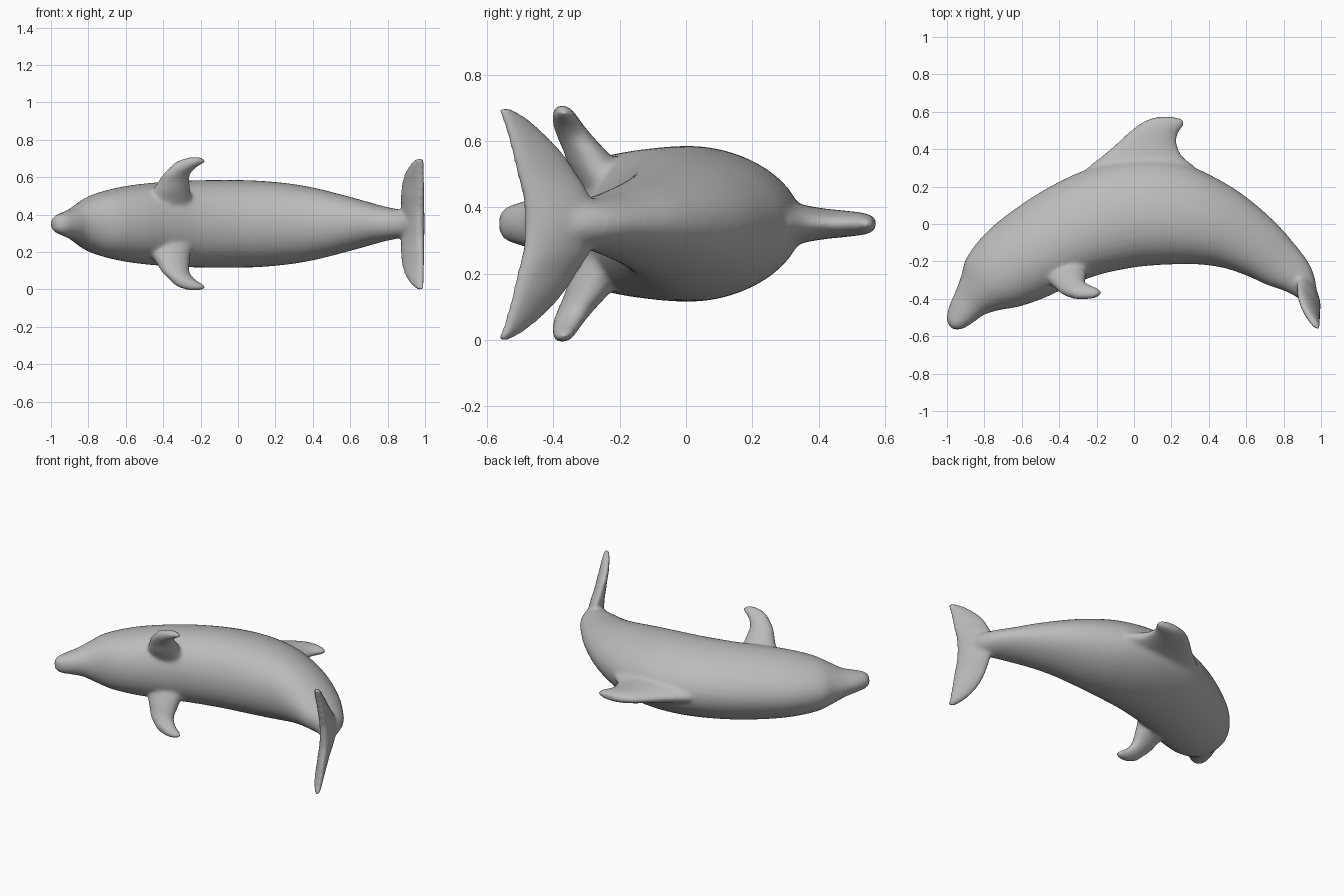
import bpy, bmesh, math
from mathutils import Vector

if "Cube" in bpy.data.objects:
    bpy.data.objects.remove(bpy.data.objects["Cube"])

MID = 0.35  # height of the symmetry plane: the animal lies on its side

skin = bpy.data.materials.new("grey_skin")
skin.use_nodes = True
skin.diffuse_color = (0.5, 0.5, 0.5, 1)
bsdf = skin.node_tree.nodes["Principled BSDF"]
bsdf.inputs["Base Color"].default_value = (0.5, 0.5, 0.5, 1)
bsdf.inputs["Roughness"].default_value = 0.6


def resample(rows, steps=5):
    """Catmull-Rom interpolation between rows of numbers."""
    out = []
    for i in range(len(rows) - 1):
        p0, p1 = rows[max(i - 1, 0)], rows[i]
        p2, p3 = rows[i + 1], rows[min(i + 2, len(rows) - 1)]
        for s in range(steps):
            t = s / steps
            out.append([0.5 * (2 * b + (c - a) * t + (2 * a - 5 * b + 4 * c - d) * t * t
                               + (3 * b - a - 3 * c + d) * t ** 3)
                        for a, b, c, d in zip(p0, p1, p2, p3)])
    return out + [list(rows[-1])]


def loft(name, rows, thick_dir, egg=0.0, sides=40):
    """Loft ellipses; each row is point A, point B and half thickness."""
    thick = Vector(thick_dir).normalized()
    bm = bmesh.new()
    rings = []
    for ax, ay, az, bx, by, bz, t in resample(rows):
        a, b = Vector((ax, ay, az)), Vector((bx, by, bz))
        c, u = (a + b) / 2, (a - b) / 2
        ring = []
        for k in range(sides):
            ang = 2 * math.pi * k / sides
            s = math.sin(ang)
            ring.append(bm.verts.new(c + u * (math.cos(ang) - egg * s * s) + thick * t * s))
        rings.append(ring)
    for r, q in zip(rings, rings[1:]):
        for k in range(sides):
            n = (k + 1) % sides
            bm.faces.new((r[k], r[n], q[n], q[k]))
    bm.faces.new(rings[0])
    bm.faces.new(rings[-1])
    bmesh.ops.recalc_face_normals(bm, faces=bm.faces)
    mesh = bpy.data.meshes.new(name)
    bm.to_mesh(mesh)
    bm.free()
    mesh.materials.append(skin)
    obj = bpy.data.objects.new(name, mesh)
    bpy.context.collection.objects.link(obj)
    return obj


def mirror(rows):
    return [(ax, ay, 2 * MID - az, bx, by, 2 * MID - bz, t)
            for ax, ay, az, bx, by, bz, t in rows]


# Body: back x, y, belly x, y, half width, from beak to tail stock
profile = [
    (-.992, -.54, -.965, -.565, .03), (-1.003, -.50, -.915, -.56, .052),
    (-.985, -.43, -.86, -.527, .068), (-.955, -.36, -.80, -.485, .088),
    (-.925, -.28, -.72, -.46, .125), (-.895, -.18, -.61, -.44, .165),
    (-.80, -.055, -.48, -.395, .197), (-.665, .06, -.35, -.335, .217),
    (-.45, .20, -.20, -.275, .23), (-.20, .31, -.02, -.235, .235),
    (.05, .35, .12, -.22, .232), (.27, .32, .25, -.215, .218),
    (.45, .24, .36, -.217, .195), (.60, .145, .48, -.235, .162),
    (.75, .015, .60, -.275, .125), (.85, -.095, .71, -.325, .095),
    (.93, -.20, .81, -.36, .077), (.965, -.28, .875, -.395, .068),
    (.978, -.36, .91, -.43, .06)]
body = loft("body", [(a, b, MID, c, d, MID, w) for a, b, c, d, w in profile], (0, 0, 1), 0.15)

# Dorsal fin: height y, front x, rear x, half thickness
dorsal = [(.20, -.32, .40, .09), (.30, -.25, .33, .07), (.36, -.175, .262, .056),
          (.42, -.105, .232, .046), (.48, -.04, .234, .04), (.53, .02, .268, .034),
          (.56, .075, .262, .026), (.572, .12, .22, .014)]
dorsal_fin = loft("dorsal_fin", [(a, y, MID, b, y, MID, t) for y, a, b, t in dorsal], (0, 0, 1))

# Pectoral fins: z, front x, y, rear x, y, half thickness
pectoral = [(.45, -.50, -.25, -.24, -.22, .08), (.53, -.455, -.29, -.255, -.27, .075),
            (.57, -.43, -.315, -.258, -.295, .064), (.61, -.405, -.34, -.258, -.325, .055),
            (.65, -.365, -.36, -.225, -.352, .046), (.68, -.335, -.37, -.175, -.365, .036),
            (.697, -.295, -.375, -.18, -.37, .025), (.706, -.26, -.375, -.20, -.373, .014)]
fin_rows = [(a, b, z, c, d, z, t) for z, a, b, c, d, t in pectoral]
left_fin = loft("pectoral_fin_upper", fin_rows, (0, 1, 0))
right_fin = loft("pectoral_fin_lower", mirror(fin_rows), (0, 1, 0))

# Tail flukes: z, leading x, y, trailing x, y, half thickness
fluke = [(.35, .90, -.28, .982, -.485, .045), (.43, .885, -.29, .985, -.49, .042),
         (.50, .878, -.33, .988, -.508, .036), (.56, .882, -.37, .99, -.522, .031),
         (.61, .892, -.415, .99, -.535, .027), (.66, .918, -.47, .99, -.55, .022),
         (.69, .945, -.515, .99, -.562, .017), (.703, .965, -.54, .985, -.562, .01)]
fluke_rows = [(a, b, z, c, d, z, t) for z, a, b, c, d, t in fluke]
flukes = loft("tail_flukes", mirror(fluke_rows)[:0:-1] + fluke_rows, (.85, .5, 0))

# Fuse the parts into one skin with soft joins
bpy.ops.object.select_all(action="DESELECT")
for part in (body, dorsal_fin, left_fin, right_fin, flukes):
    part.select_set(True)
bpy.context.view_layer.objects.active = body
bpy.ops.object.join()
body.name = "dolphin_body"
remesh = body.modifiers.new("fuse", "REMESH")
remesh.mode = "VOXEL"
remesh.voxel_size = 0.011
remesh.use_smooth_shade = True
soften = body.modifiers.new("soften", "SMOOTH")
soften.factor = 0.5
soften.iterations = 10
for mod in ("fuse", "soften"):
    bpy.ops.object.modifier_apply(modifier=mod)
bpy.ops.object.shade_smooth()
